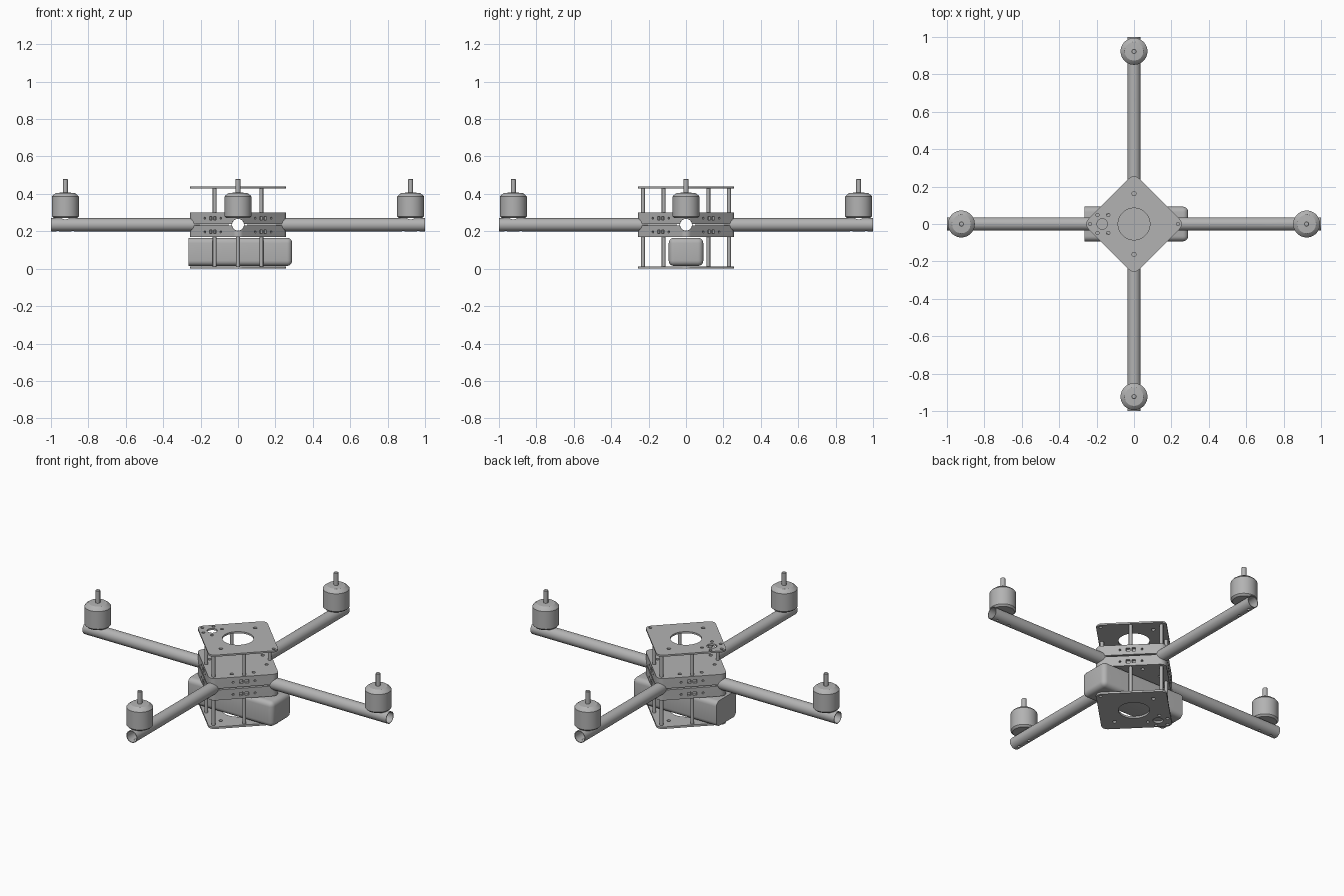
import bpy, bmesh
from math import pi, cos, sin, radians
from mathutils import Matrix, Vector

if "Cube" in bpy.data.objects:
    bpy.data.objects.remove(bpy.data.objects["Cube"], do_unlink=True)

GREY = bpy.data.materials.new("satin grey")
GREY.use_nodes = True
GREY.diffuse_color = (0.45, 0.45, 0.45, 1)
GREY.node_tree.nodes["Principled BSDF"].inputs["Base Color"].default_value = GREY.diffuse_color

ARM_Z = 0.235
TIP = 0.27          # half diagonal of the diamond before rounding
FILLET = 0.035


def finish(name, bm, smooth=True):
    bmesh.ops.recalc_face_normals(bm, faces=bm.faces)
    mesh = bpy.data.meshes.new(name)
    bm.to_mesh(mesh)
    bm.free()
    mesh.materials.append(GREY)
    ob = bpy.data.objects.new(name, mesh)
    bpy.context.collection.objects.link(ob)
    if smooth:
        shade(ob)
    return ob


def shade(ob):
    bpy.ops.object.select_all(action='DESELECT')
    ob.select_set(True)
    bpy.context.view_layer.objects.active = ob
    bpy.ops.object.shade_smooth_by_angle(angle=radians(30))


def rod(bm, r, a, b, n=24):
    """Capped cylinder between two points."""
    a, b = Vector(a), Vector(b)
    turn = (b - a).to_track_quat('Z', 'Y').to_matrix().to_4x4()
    bmesh.ops.create_cone(bm, cap_ends=True, segments=n, radius1=r, radius2=r,
                          depth=(b - a).length,
                          matrix=Matrix.Translation((a + b) / 2) @ turn)


def lathe(bm, profile, matrix, n=40, closed=False):
    """Turn (radius, height) pairs around the local z axis."""
    rings = [[bm.verts.new(matrix @ Vector((r * cos(2 * pi * i / n), r * sin(2 * pi * i / n), z)))
              for i in range(n)] for r, z in profile]
    pairs = list(zip(rings, rings[1:]))
    if closed:
        pairs.append((rings[-1], rings[0]))
    else:
        bm.faces.new(rings[0])
        bm.faces.new(rings[-1])
    for lo, hi in pairs:
        for i in range(n):
            j = (i + 1) % n
            bm.faces.new((lo[i], lo[j], hi[j], hi[i]))


def diamond(bm, z0, z1):
    """Square plate standing on its corner, corners rounded."""
    verts = []
    for k in range(4):
        mid = k * pi / 2
        d = TIP - FILLET * 2 ** 0.5
        for s in range(9):
            t = mid - pi / 4 + s * pi / 16
            verts.append(bm.verts.new((d * cos(mid) + FILLET * cos(t),
                                       d * sin(mid) + FILLET * sin(t), z0)))
    base = bm.faces.new(verts)
    up = bmesh.ops.extrude_face_region(bm, geom=[base])["geom"]
    bmesh.ops.translate(bm, vec=(0, 0, z1 - z0),
                        verts=[v for v in up if isinstance(v, bmesh.types.BMVert)])


def cut(ob, cutters):
    """Subtract each cutter mesh in turn, then bake the result."""
    helpers = []
    for bm in cutters:
        tool = finish("cutter", bm, smooth=False)
        tool.hide_render = True
        helpers.append(tool)
        mod = ob.modifiers.new("cut", 'BOOLEAN')
        mod.operation, mod.solver, mod.object = 'DIFFERENCE', 'EXACT', tool
    graph = bpy.context.evaluated_depsgraph_get()
    mesh = bpy.data.meshes.new_from_object(ob.evaluated_get(graph))
    ob.modifiers.clear()
    ob.data = mesh
    for tool in helpers:
        bpy.data.objects.remove(tool, do_unlink=True)
    shade(ob)


POSTS = [(0, 0.23), (0, -0.23)] + [(x, y) for x in (-0.125, 0.125) for y in (-0.12, 0.12)]

# Top and bottom plates with sight hole, camera hole and screw holes
for name, z0, z1 in (("top_plate", 0.43, 0.44), ("bottom_plate", 0, 0.012)):
    bm = bmesh.new()
    diamond(bm, z0, z1)
    plate = finish(name, bm, smooth=False)
    holes = bmesh.new()
    spots = [(0, 0, 0.085), (-0.17, 0, 0.028)]
    spots += [(x, y, 0.009) for x in (-0.195, -0.138) for y in (-0.048, 0.048)]
    spots += [(s * 0.235, 0, 0.009) for s in (-1, 1)] + [(0, s * 0.162, 0.011) for s in (-1, 1)]
    for x, y, r in spots:
        rod(holes, r, (x, y, z0 - 0.02), (x, y, z1 + 0.02), 40 if r > 0.05 else 20)
    cut(plate, [holes])

# Clamp halves, bored for the arms, with nut pockets and screw holes
for name, z0, z1, zn in (("upper_clamp", 0.239, 0.30, 0.27), ("lower_clamp", 0.17, 0.231, 0.197)):
    bm = bmesh.new()
    diamond(bm, z0, z1)
    clamp = finish(name, bm, smooth=False)
    bores = [bmesh.new(), bmesh.new()]
    rod(bores[0], 0.0345, (-0.4, 0, ARM_Z), (0.4, 0, ARM_Z), 32)
    rod(bores[1], 0.0345, (0, -0.4, ARM_Z), (0, 0.4, ARM_Z), 32)
    pockets = bmesh.new()
    for k in range(4):
        turn = Matrix.Rotation(pi / 4 + k * pi / 2, 4, 'Z')
        face = TIP / 2 ** 0.5
        for off in (-0.016, 0.016):
            bmesh.ops.create_cube(pockets, size=1, matrix=turn @ Matrix.Translation(
                (face, off, zn)) @ Matrix.Diagonal((0.03, 0.02, 0.02, 1)))
        for off in (-0.06, 0.06):
            rod(pockets, 0.006, turn @ Vector((face - 0.015, off, zn)),
                turn @ Vector((face + 0.02, off, zn)), 12)
            outer = z1 if z1 > ARM_Z else z0
            p = turn @ Vector((face - 0.045, off, outer))
            rod(pockets, 0.01, p - Vector((0, 0, 0.012)), p + Vector((0, 0, 0.012)), 16)
    cut(clamp, bores + [pockets])

# Standoff posts above and below the clamp
for name, z0, z1 in (("upper_posts", 0.298, 0.432), ("lower_posts", 0.01, 0.172)):
    bm = bmesh.new()
    for x, y in POSTS:
        rod(bm, 0.01, (x, y, z0), (x, y, z1), 16)
    finish(name, bm)

# Battery block slung under the clamp
bm = bmesh.new()
bmesh.ops.create_cube(bm, size=1, matrix=Matrix.Translation((0.0125, 0, 0.09))
                      @ Matrix.Diagonal((0.555, 0.185, 0.15, 1)))
ends = [e for e in bm.edges if any(v.co.x > 0 for v in e.verts)]
bmesh.ops.bevel(bm, geom=ends, offset=0.028, segments=5, profile=0.5, affect='EDGES')
finish("battery", bm)

# Hollow arm with a drilled motor seat, and the motor standing on it
bm = bmesh.new()
along_x = Matrix.Translation((0, 0, ARM_Z)) @ Matrix.Rotation(pi / 2, 4, 'Y')
lathe(bm, [(0.035, 0.05), (0.035, 1), (0.0315, 1), (0.0315, 0.05)], along_x, closed=True)
arm = finish("arm_left", bm, smooth=False)
drill = bmesh.new()
rod(drill, 0.02, (0.923, 0, ARM_Z), (0.923, 0, 0.3))
for dx in (-0.04, 0.04):
    rod(drill, 0.008, (0.923 + dx, 0, 0.15), (0.923 + dx, 0, ARM_Z), 12)
cut(arm, [drill])

bm = bmesh.new()
lathe(bm, [(0.062, 0.27), (0.072, 0.28), (0.072, 0.385), (0.066, 0.393), (0.05, 0.405),
           (0.013, 0.407), (0.013, 0.478), (0.011, 0.48)], Matrix.Translation((0.923, 0, 0)))
motor = finish("motor_left", bm)

# Repeat arm and motor around the hub
for k, side in enumerate(("back", "right", "front"), 1):
    for ob in (arm, motor):
        twin = ob.copy()
        twin.name = ob.name.replace("left", side)
        twin.rotation_euler.z = k * pi / 2
        bpy.context.collection.objects.link(twin)
